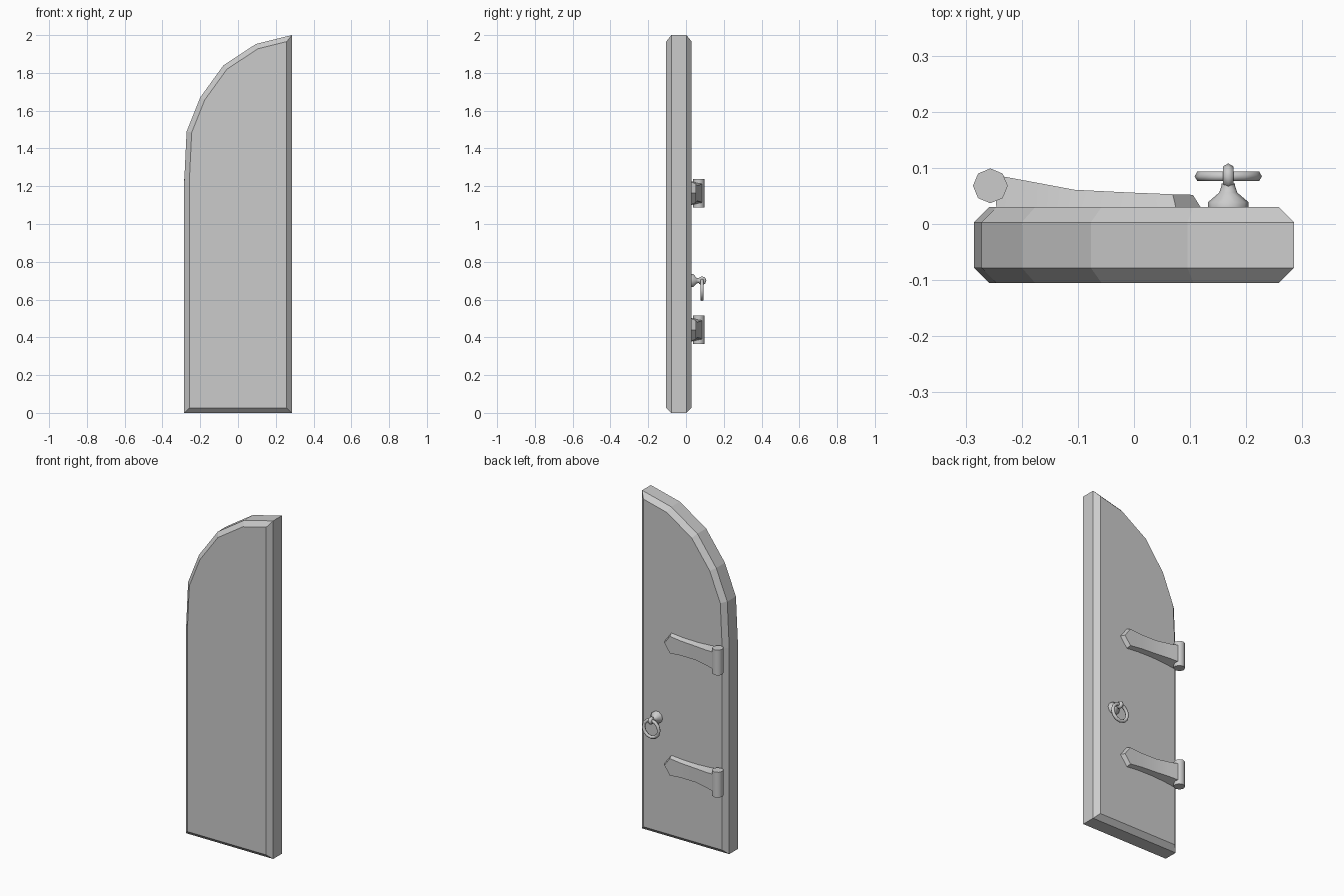
import bpy, bmesh, math
from mathutils import Vector

if "Cube" in bpy.data.objects:
    bpy.data.objects.remove(bpy.data.objects["Cube"])


def finish(obj, angle):
    if angle:
        bpy.ops.object.select_all(action='DESELECT')
        obj.select_set(True)
        bpy.context.view_layer.objects.active = obj
        bpy.ops.object.shade_smooth_by_angle(angle=math.radians(angle))


def loft(name, loops, angle=0):
    """Skin a stack of equal-length closed loops and cap both ends."""
    bm = bmesh.new()
    rings = [[bm.verts.new(p) for p in loop] for loop in loops]
    n = len(loops[0])
    for a, b in zip(rings, rings[1:]):
        for i in range(n):
            j = (i + 1) % n
            bm.faces.new((a[i], a[j], b[j], b[i]))
    bm.faces.new(rings[0])
    bm.faces.new(rings[-1])
    bmesh.ops.remove_doubles(bm, verts=bm.verts, dist=1e-5)
    bmesh.ops.recalc_face_normals(bm, faces=bm.faces)
    mesh = bpy.data.meshes.new(name)
    bm.to_mesh(mesh)
    bm.free()
    obj = bpy.data.objects.new(name, mesh)
    bpy.context.collection.objects.link(obj)
    finish(obj, angle)
    return obj


def inset(points, d):
    """Mitred inward offset of a counter-clockwise outline."""
    out = []
    for i, p in enumerate(points):
        p = Vector(p)
        e1 = (p - Vector(points[i - 1])).normalized()
        e2 = (Vector(points[(i + 1) % len(points)]) - p).normalized()
        n1, n2 = Vector((-e1.y, e1.x)), Vector((-e2.y, e2.x))
        out.append(p + (n1 + n2) * d / (1 + n1.dot(n2)))
    return out


# Door slab: half-arch outline with chamfered rims
outline = [(-0.285, 0), (0.285, 0), (0.285, 2.0), (0.095, 1.953), (-0.077, 1.84),
           (-0.2, 1.67), (-0.272, 1.49), (-0.285, 1.22)]
inner = inset(outline, 0.027)
loft("door_slab", [[(p[0], y, p[1]) for p in pts] for pts, y in
                   ((inner, -0.105), (outline, -0.078), (outline, 0.003), (inner, 0.03))])

# Hinges: octagonal barrel and tapering strap with a pointed tip
sections = [(-0.245, 0.088, 0.062), (-0.18, 0.076, 0.055), (-0.1, 0.061, 0.051),
            (0.0, 0.056, 0.053), (0.075, 0.053, 0.06)]
for label, z in (("lower", 0.44), ("upper", 1.163)):
    loops = [[(x, 0.028, z - w), (x, 0.028, z + w),
              (x - 0.006, y, z + w - 0.01), (x - 0.006, y, z - w + 0.01)]
             for x, y, w in sections]
    base_tip, top_tip = (0.12, 0.028, z), (0.105, 0.052, z)
    loops.append([base_tip, base_tip, top_tip, top_tip])
    loft(label + "_hinge_strap", loops, 40)
    loft(label + "_hinge_barrel",
         [[(-0.256 + 0.031 * math.cos(k * math.pi / 4),
            0.068 + 0.031 * math.sin(k * math.pi / 4), z + h) for k in range(8)]
          for h in (-0.075, 0.075)], 50)

# Handle rose: small turned mount
KX, KZ = 0.168, 0.7
profile = [(0.036, 0.028), (0.036, 0.039), (0.016, 0.056), (0.012, 0.068), (0.012, 0.072)]
loft("handle_rose",
     [[(KX + r * math.cos(k * math.pi / 5), y, KZ + r * math.sin(k * math.pi / 5))
       for k in range(10)] for r, y in profile], 50)


def torus(name, loc, rot, major, minor, seg):
    bpy.ops.mesh.primitive_torus_add(location=loc, rotation=rot, major_radius=major,
                                     minor_radius=minor, major_segments=seg, minor_segments=6)
    obj = bpy.context.object
    obj.name = name
    finish(obj, 65)


# Eyelet and hanging pull ring
torus("handle_eyelet", (KX, 0.085, KZ), (0, math.pi / 2, 0), 0.012, 0.011, 8)
torus("pull_ring", (KX, 0.085, 0.652), (math.pi / 2, 0, 0), 0.05, 0.01, 12)
